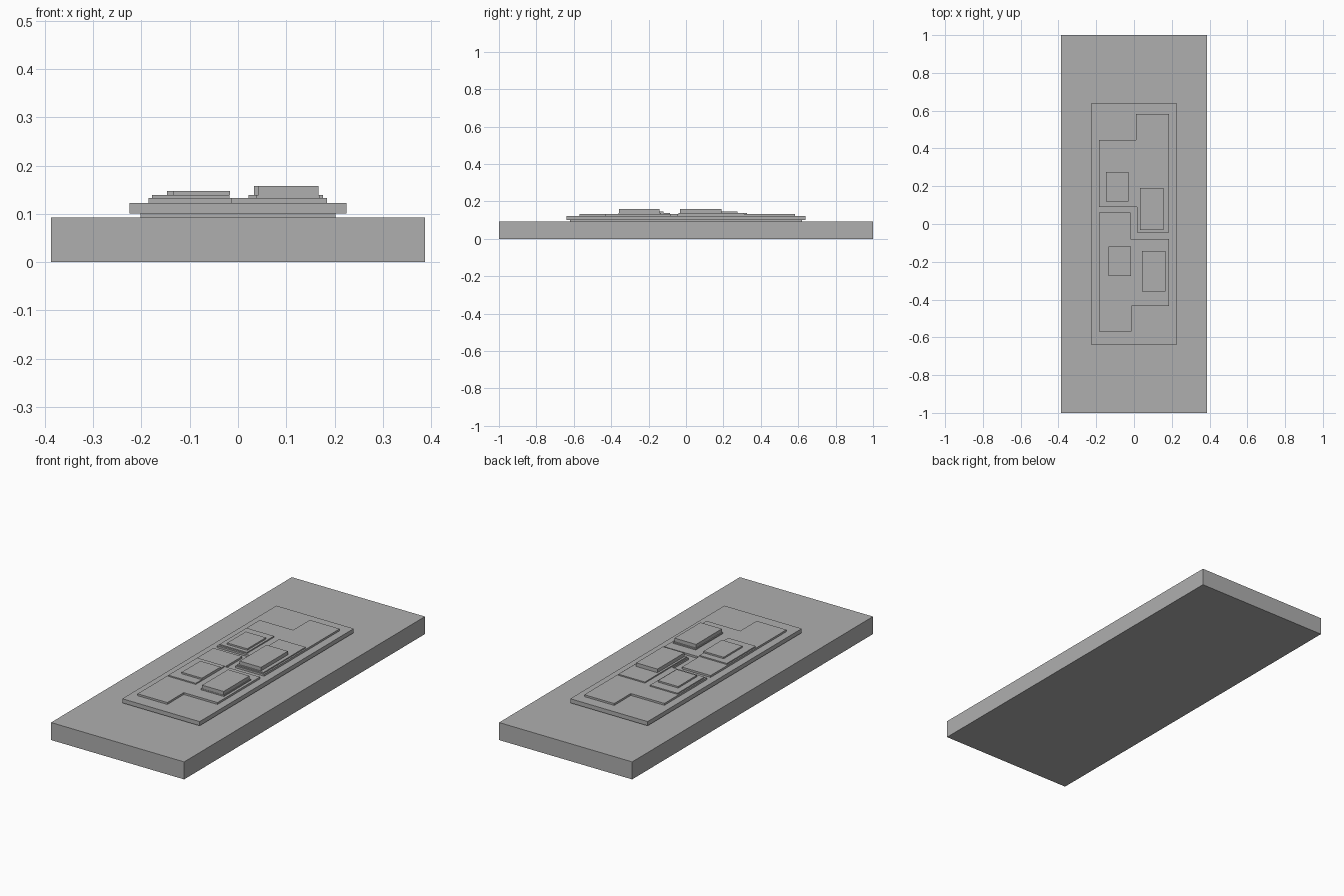
import bpy, bmesh

grey = bpy.data.materials.new("plain_grey")
grey.diffuse_color = (0.43, 0.43, 0.43, 1)


def prism(name, outline, z0, z1):
    """Extrude a flat outline from z0 up to z1."""
    bm = bmesh.new()
    face = bm.faces.new([bm.verts.new((x, y, z0)) for x, y in outline])
    top = bmesh.ops.extrude_face_region(bm, geom=[face])["geom"]
    for v in top:
        if isinstance(v, bmesh.types.BMVert):
            v.co.z = z1
    bmesh.ops.recalc_face_normals(bm, faces=bm.faces)
    mesh = bpy.data.meshes.new(name)
    bm.to_mesh(mesh)
    bm.free()
    mesh.materials.append(grey)
    obj = bpy.data.objects.new(name, mesh)
    bpy.context.collection.objects.link(obj)
    return obj


def slab(name, x0, x1, y0, y1, z0, z1):
    return prism(name, [(x0, y0), (x1, y0), (x1, y1), (x0, y1)], z0, z1)


# Base plate, bonding layer and insulating board
slab("base_plate", -0.387, 0.387, -1, 1, 0, 0.092)
slab("bonding_layer", -0.202, 0.202, -0.62, 0.62, 0.092, 0.101)
slab("insulating_board", -0.225, 0.225, -0.64, 0.64, 0.101, 0.123)

# Two interlocking conductor pads
prism("rear_pad", [(-0.185, 0.09), (0.016, 0.09), (0.016, -0.045), (0.184, -0.045),
                   (0.184, 0.582), (0.01, 0.582), (0.01, 0.444), (-0.185, 0.444)], 0.123, 0.133)
prism("front_pad", [(-0.185, -0.57), (-0.012, -0.57), (-0.012, -0.433), (0.184, -0.433),
                    (0.184, -0.08), (-0.018, -0.08), (-0.018, 0.06), (-0.185, 0.06)], 0.123, 0.133)

# Thin carrier plates under the chips
slab("rear_left_carrier", -0.178, -0.018, 0.10, 0.325, 0.133, 0.139)
slab("front_left_carrier", -0.178, -0.018, -0.325, -0.085, 0.133, 0.139)
slab("rear_right_carrier", 0.022, 0.176, -0.04, 0.31, 0.133, 0.139)
slab("front_right_carrier", 0.038, 0.17, -0.36, -0.135, 0.133, 0.139)

# Flat chips on the left, tall chips on the right
slab("rear_left_chip", -0.147, -0.03, 0.12, 0.275, 0.139, 0.147)
slab("front_left_chip", -0.135, -0.017, -0.275, -0.12, 0.139, 0.147)
slab("rear_right_block", 0.033, 0.157, -0.033, 0.19, 0.139, 0.158)
slab("front_right_block", 0.042, 0.167, -0.358, -0.143, 0.139, 0.158)
